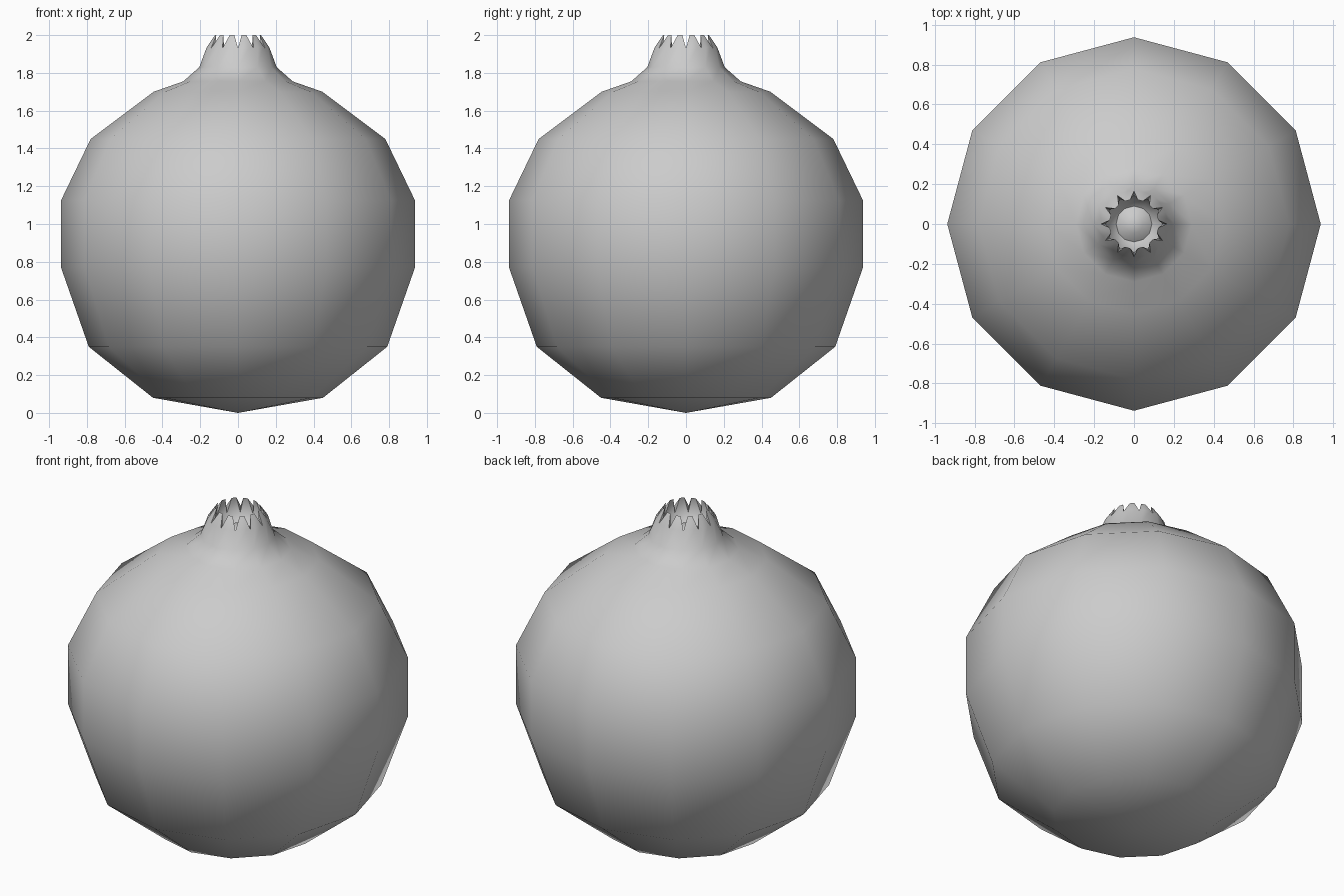
import bpy, bmesh
from math import cos, sin, radians

if "Cube" in bpy.data.objects:
    bpy.data.objects.remove(bpy.data.objects["Cube"])

SIDES = 12


def ring(bm, r, z):
    return [bm.verts.new((r * cos(radians(30 * i)), r * sin(radians(30 * i)), z))
            for i in range(SIDES)]


def bridge(bm, a, b):
    for i in range(SIDES):
        j = (i + 1) % SIDES
        bm.faces.new((a[i], a[j], b[j], b[i]))


def cap(bm, loop, z, up):
    tip = bm.verts.new((0, 0, z))
    for i in range(SIDES):
        a, b = loop[i], loop[(i + 1) % SIDES]
        bm.faces.new((a, b, tip) if up else (b, a, tip))


def finish(bm, name, angle):
    mesh = bpy.data.meshes.new(name)
    bm.to_mesh(mesh)
    bm.free()
    ob = bpy.data.objects.new(name, mesh)
    bpy.context.collection.objects.link(ob)
    bpy.ops.object.select_all(action='DESELECT')
    ob.select_set(True)
    bpy.context.view_layer.objects.active = ob
    bpy.ops.object.shade_smooth_by_angle(angle=radians(angle))


# Round fruit, flared neck and toothed crown as one continuous skin
bm = bmesh.new()
profile = [(.45, .08), (.79, .35), (.937, .77), (.937, 1.125), (.78, 1.45),
           (.447, 1.70), (.29, 1.755), (.205, 1.83), (.178, 1.915)]
rings = [ring(bm, r, z) for r, z in profile]
cap(bm, rings[0], 0, False)
for a, b in zip(rings[:-2], rings[1:-1]):
    bridge(bm, a, b)

# Inner cup with a small raised centre
cup = [ring(bm, r, z) for r, z in [(.145, 1.90), (.09, 1.85), (.045, 1.885)]]
for a, b in zip(cup, cup[1:]):
    bridge(bm, a, b)
cap(bm, cup[-1], 1.89, True)

# Crown teeth: a notch on each corner, a narrow flat tip between corners
notch, base = rings[-1], rings[-2]
for v in notch:
    v.co.z = 1.93
    v.co.xy *= .165 / .178
for i in range(SIDES):
    j = (i + 1) % SIDES

    def point(r, deg, z):
        t = radians(30 * i + deg)
        return bm.verts.new((r * cos(t), r * sin(t), z))
    ml, mr = point(.168, 9, 1.935), point(.168, 21, 1.935)
    tl, tr = point(.123, 9, 2.0), point(.123, 21, 2.0)
    bm.faces.new((base[i], base[j], mr, ml))
    bm.faces.new((base[i], ml, notch[i]))
    bm.faces.new((base[j], notch[j], mr))
    bm.faces.new((ml, mr, tr, tl))
    bm.faces.new((notch[i], ml, tl))
    bm.faces.new((mr, notch[j], tr))
    # inside of the tooth
    bm.faces.new((tl, tr, cup[0][j], cup[0][i]))
    bm.faces.new((notch[i], tl, cup[0][i]))
    bm.faces.new((tr, notch[j], cup[0][j]))
bmesh.ops.recalc_face_normals(bm, faces=bm.faces)
finish(bm, "pomegranate_fruit", 60)
